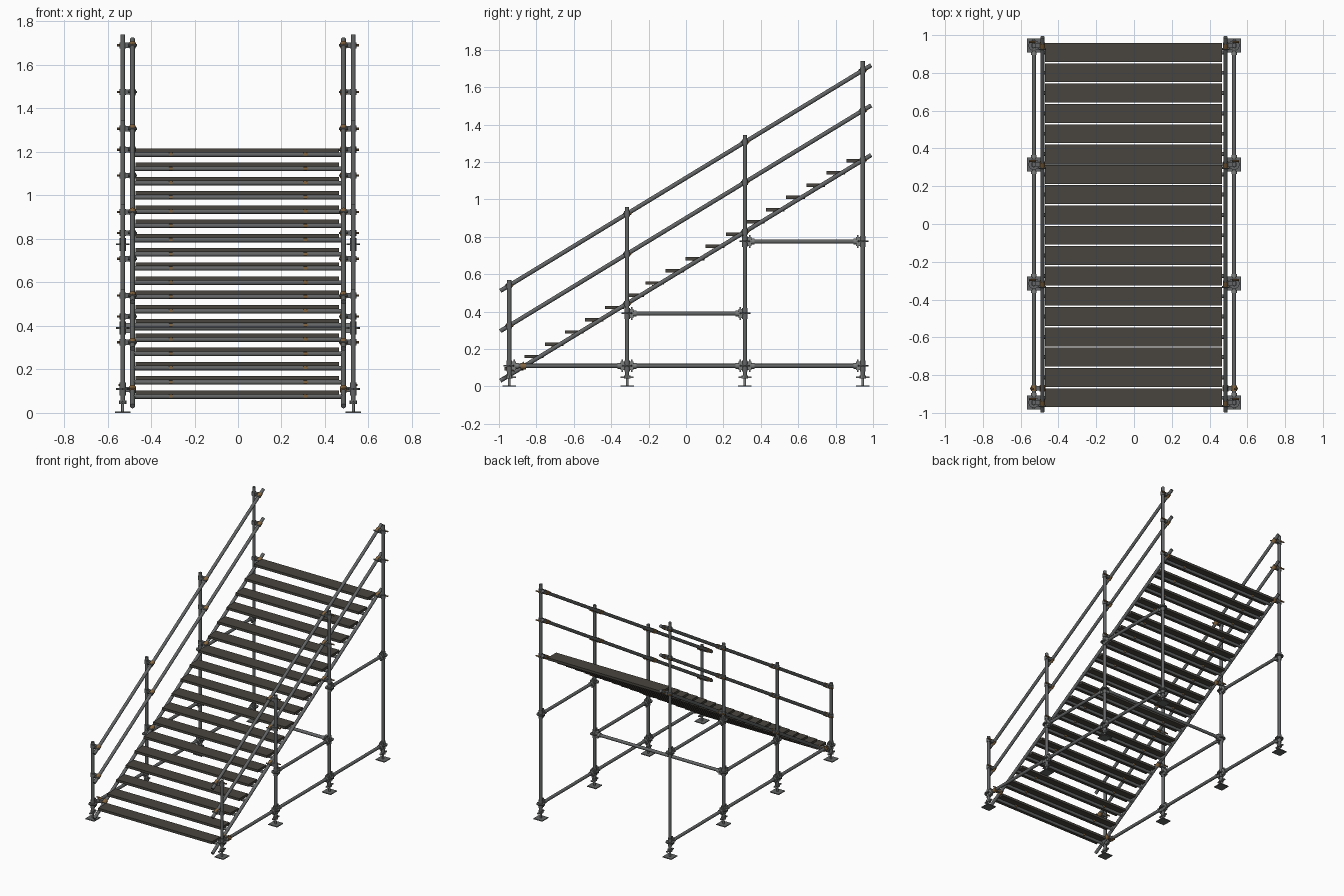
import bpy, bmesh
from mathutils import Vector, Matrix

if "Cube" in bpy.data.objects:
    bpy.data.objects.remove(bpy.data.objects["Cube"])


def mat(name, rgb):
    m = bpy.data.materials.new(name)
    m.diffuse_color = (*rgb, 1)
    m.use_nodes = True
    m.node_tree.nodes["Principled BSDF"].inputs["Base Color"].default_value = m.diffuse_color
    return m


STEEL = mat("galvanised steel", (0.125, 0.13, 0.132))
LIGHT = mat("light jack steel", (0.20, 0.205, 0.205))
PLANK = mat("weathered plank", (0.066, 0.060, 0.049))
RUST = mat("bronze clamp", (0.23, 0.13, 0.05))


class Part:
    """Collects primitives into one named object of one colour."""

    def __init__(self, name, material):
        self.name, self.material, self.bm = name, material, bmesh.new()

    def tube(self, a, b, r, n=14):
        a, b = Vector(a), Vector(b)
        d = b - a
        m = Matrix.Translation((a + b) / 2) @ d.to_track_quat('Z', 'Y').to_matrix().to_4x4()
        bmesh.ops.create_cone(self.bm, cap_ends=True, segments=n, radius1=r,
                              radius2=r, depth=d.length, matrix=m)

    def box(self, c, size):
        bmesh.ops.create_cube(self.bm, size=1,
                              matrix=Matrix.Translation(c) @ Matrix.Diagonal((*size, 1)))

    def done(self):
        me = bpy.data.meshes.new(self.name)
        self.bm.to_mesh(me)
        self.bm.free()
        me.materials.append(self.material)
        ob = bpy.data.objects.new(self.name, me)
        bpy.context.collection.objects.link(ob)
        for o in bpy.context.selected_objects:
            o.select_set(False)
        ob.select_set(True)
        bpy.context.view_layer.objects.active = ob
        bpy.ops.object.shade_smooth_by_angle()


SLOPE = 0.6085
PX, RX = 0.53, 0.485            # post and rail planes
YS = (-0.945, -0.315, 0.315, 0.945)
TOPS = (0.57, 0.96, 1.345, 1.74)
R = 0.0115
DIR = Vector((0, 1, SLOPE)).normalized()
# height of each sloping tube at y = 0
RAILS = {"stringer": 0.635, "middle_rail": 0.90, "top_rail": 1.115}
# ledgers: (first post, second post, height)
LEDGERS = [(0, 1, 0.11), (1, 2, 0.11), (2, 3, 0.11), (1, 2, 0.39), (2, 3, 0.775)]

for s, side in ((-1, "left"), (1, "right")):
    x, rx = s * PX, s * RX

    # upright posts and screw jacks
    posts = Part(side + "_posts", STEEL)
    jacks = Part(side + "_jack_feet", LIGHT)
    plates = Part(side + "_base_plates", STEEL)
    for y, top in zip(YS, TOPS):
        posts.tube((x, y, 0.058), (x, y, top), R)
        plates.box((x, y, 0.003), (0.072, 0.072, 0.006))
        jacks.tube((x, y, 0.005), (x, y, 0.07), 0.007)
        jacks.tube((x, y, 0.042), (x, y, 0.058), 0.017, 8)
        jacks.box((x, y, 0.049), (0.014, 0.07, 0.008))
    for p in (posts, jacks, plates):
        p.done()

    # sloping stringer and hand rails
    for name, z0 in RAILS.items():
        p = Part(side + "_" + name, STEEL)
        p.tube((rx, -0.993, z0 - 0.993 * SLOPE), (rx, 0.99, z0 + 0.99 * SLOPE), R)
        p.done()

    # horizontal ledgers with wedge heads
    led = Part(side + "_ledgers", STEEL)
    heads = Part(side + "_ledger_heads", LIGHT)
    for a, b, z in LEDGERS:
        led.tube((x, YS[a], z), (x, YS[b], z), R)
        for y, d in ((YS[a], 1), (YS[b], -1)):
            heads.box((x, y + d * 0.024, z), (0.022, 0.022, 0.046))
            heads.box((x, y + d * 0.026, z), (0.006, 0.008, 0.068))
            heads.tube((x, y + d * 0.034, z), (x, y + d * 0.05, z), 0.0155)
            led.tube((x, y, z - 0.004), (x, y, z + 0.004), 0.030, 8)
            led.tube((x, y, z - 0.03), (x, y, z + 0.03), 0.0145)
    led.done()
    heads.done()

    # couplers where rails cross posts
    col = Part(side + "_coupler_bodies", STEEL)
    cl = Part(side + "_coupler_clamps", RUST)
    for name, z0 in RAILS.items():
        for i, y in enumerate(YS):
            if name == "stringer" and i == 0:
                continue
            z = z0 + y * SLOPE
            c = Vector((rx, y, z))
            col.tube((x, y, z - 0.014), (x, y, z + 0.014), 0.0155)
            cl.tube(c - DIR * 0.014, c + DIR * 0.014, 0.0155)
            col.box(((x + rx) / 2, y, z), (0.022, 0.024, 0.024))
            cl.tube((x - s * 0.008, y + 0.019, z), (x + s * 0.026, y + 0.019, z), 0.005, 8)
            col.tube((rx - s * 0.02, y - 0.018, z), (rx + s * 0.02, y - 0.018, z), 0.005, 8)
            cl.box((rx, y + 0.018, z + 0.008), (0.012, 0.014, 0.012))
    # foot coupler from stringer to bottom ledger
    y, z = -0.87, 0.108
    cl.tube((x, y - 0.014, z), (x, y + 0.014, z), 0.0165)
    cl.tube(Vector((rx, y, z)) - DIR * 0.014, Vector((rx, y, z)) + DIR * 0.014, 0.0165)
    col.box(((x + rx) / 2, y, z), (0.022, 0.024, 0.024))
    cl.tube((x, y, z + 0.02), (x + s * 0.02, y, z + 0.02), 0.005, 8)
    col.done()
    cl.done()

# cross brace between the third pair of posts
brace = Part("cross_ledger", STEEL)
brace.tube((-PX, YS[2], 0.39), (PX, YS[2], 0.39), R)
brace.done()
bh = Part("cross_ledger_heads", LIGHT)
for s in (-1, 1):
    bh.box((s * (PX - 0.024), YS[2], 0.39), (0.022, 0.022, 0.046))
    bh.tube((s * (PX - 0.034), YS[2], 0.39), (s * (PX - 0.05), YS[2], 0.39), 0.0155)
bh.done()

# treads: planks resting on transom tubes carried by the stringers
N = 18
clips = Part("tread_clips", RUST)
for i in range(N):
    y = -0.92 + i * 1.828 / (N - 1)
    z = RAILS["stringer"] + y * SLOPE
    t = Part(f"transom_{i + 1}", STEEL)
    t.tube((-RX, y, z), (RX, y, z), 0.0105)
    t.done()
    p = Part(f"tread_plank_{i + 1}", PLANK)
    p.box((-0.003, y, z + 0.0195), (0.936, 0.1, 0.018))
    p.done()
    for s in (-1, 1):
        clips.box((s * 0.31, y, z + 0.002), (0.016, 0.027, 0.014))
clips.done()
